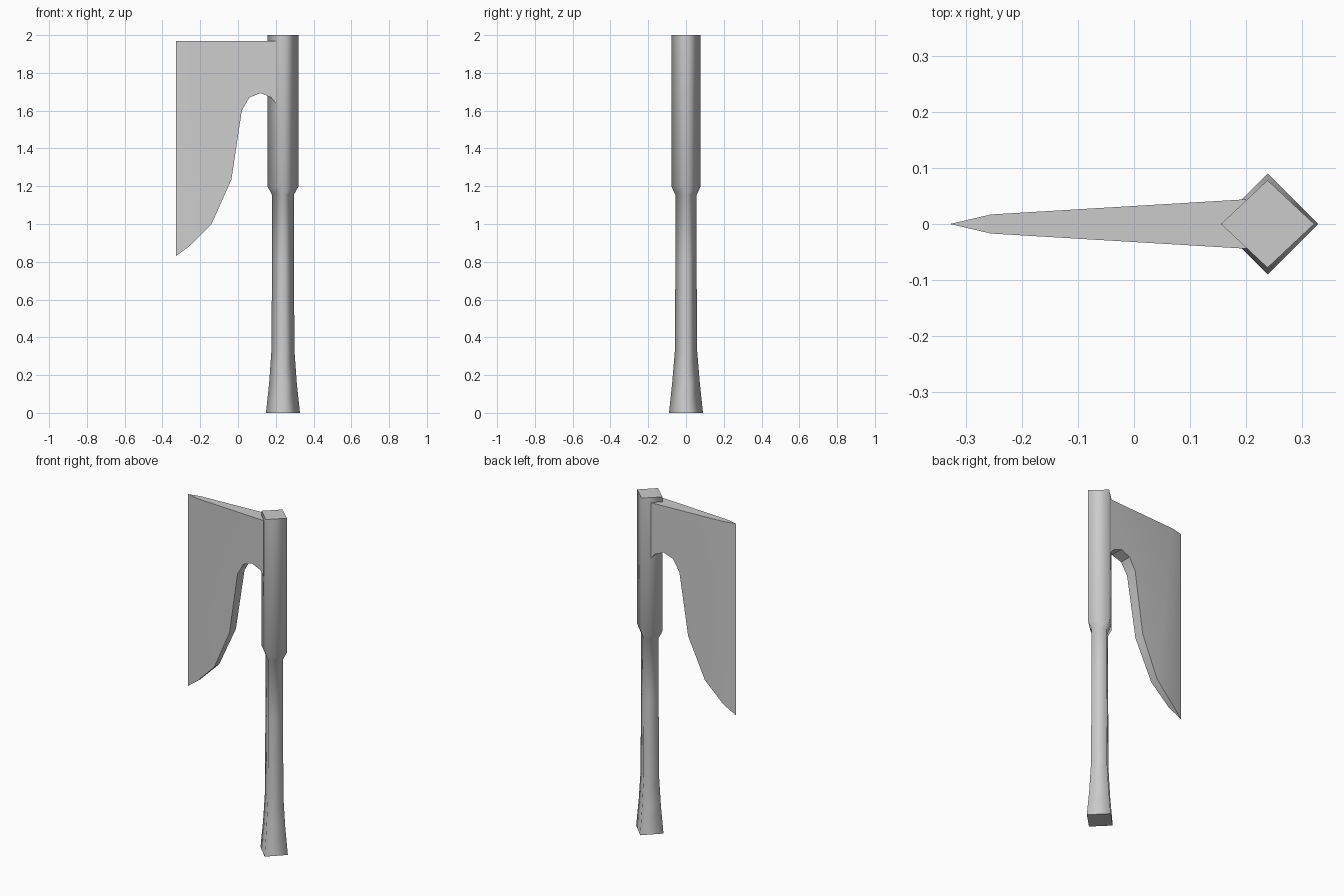
import bpy, bmesh

cube = bpy.data.objects.get("Cube")
if cube:
    bpy.data.objects.remove(cube, do_unlink=True)

steel = bpy.data.materials.new("plain_grey")
steel.use_nodes = True
GREY = (0.6, 0.6, 0.6, 1)
steel.diffuse_color = GREY
steel.node_tree.nodes["Principled BSDF"].inputs["Base Color"].default_value = GREY


def add_object(name, bm):
    bmesh.ops.recalc_face_normals(bm, faces=bm.faces)
    mesh = bpy.data.meshes.new(name)
    bm.to_mesh(mesh)
    bm.free()
    mesh.materials.append(steel)
    obj = bpy.data.objects.new(name, mesh)
    bpy.context.collection.objects.link(obj)
    return obj


# Handle: four-cornered shaft, softly shaded around its sides
def build_handle():
    center = 0.238
    # height, half width in x, half width in y
    profile = [(0, .09, .09), (.16, .073, .073), (.33, .061, .059), (.8, .058, .056),
               (1.155, .058, .056), (1.2, .083, .078), (2, .083, .078)]
    bm = bmesh.new()
    rings = [[bm.verts.new((center + rx * c, ry * s, z))
              for c, s in ((1, 0), (0, 1), (-1, 0), (0, -1))]
             for z, rx, ry in profile]
    for low, high in zip(rings, rings[1:]):
        for i in range(4):
            j = (i + 1) % 4
            bm.faces.new((low[i], low[j], high[j], high[i])).smooth = True
    for ring in (rings[0], rings[-1]):
        cap = bm.faces.new(ring)
        for edge in cap.edges:
            edge.smooth = False
    add_object("handle", bm)


# Blade: tapered plate with a bevelled cutting edge
def build_blade():
    edge_x, bevel_x, root_x = -.328, -.255, .2
    top, tip = 1.97, .83
    outline = [(bevel_x, top), (bevel_x, .885), (-.14, 1.0), (-.035, 1.235),
               (.02, 1.6), (.06, 1.67), (.12, 1.693), (.175, 1.67),
               (root_x, 1.64), (root_x, top)]

    def half_thickness(x):
        return .017 + .027 * (x - bevel_x) / (root_x - bevel_x)

    bm = bmesh.new()
    edge_top = bm.verts.new((edge_x, 0, top))
    edge_tip = bm.verts.new((edge_x, 0, tip))
    front, back = [[bm.verts.new((x, side * half_thickness(x), z)) for x, z in outline]
                   for side in (-1, 1)]
    for plate in (front, back):
        bm.faces.new(plate)
        bm.faces.new((edge_top, edge_tip, plate[1], plate[0]))
    for i in range(1, len(outline)):
        j = (i + 1) % len(outline)
        bm.faces.new((front[i], front[j], back[j], back[i]))
    bm.faces.new((edge_top, front[0], back[0]))
    bm.faces.new((edge_tip, front[1], back[1]))
    blade = add_object("blade", bm)
    bpy.ops.object.select_all(action="DESELECT")
    blade.select_set(True)
    bpy.context.view_layer.objects.active = blade
    bpy.ops.object.shade_smooth_by_angle(angle=.5)


build_handle()
build_blade()
